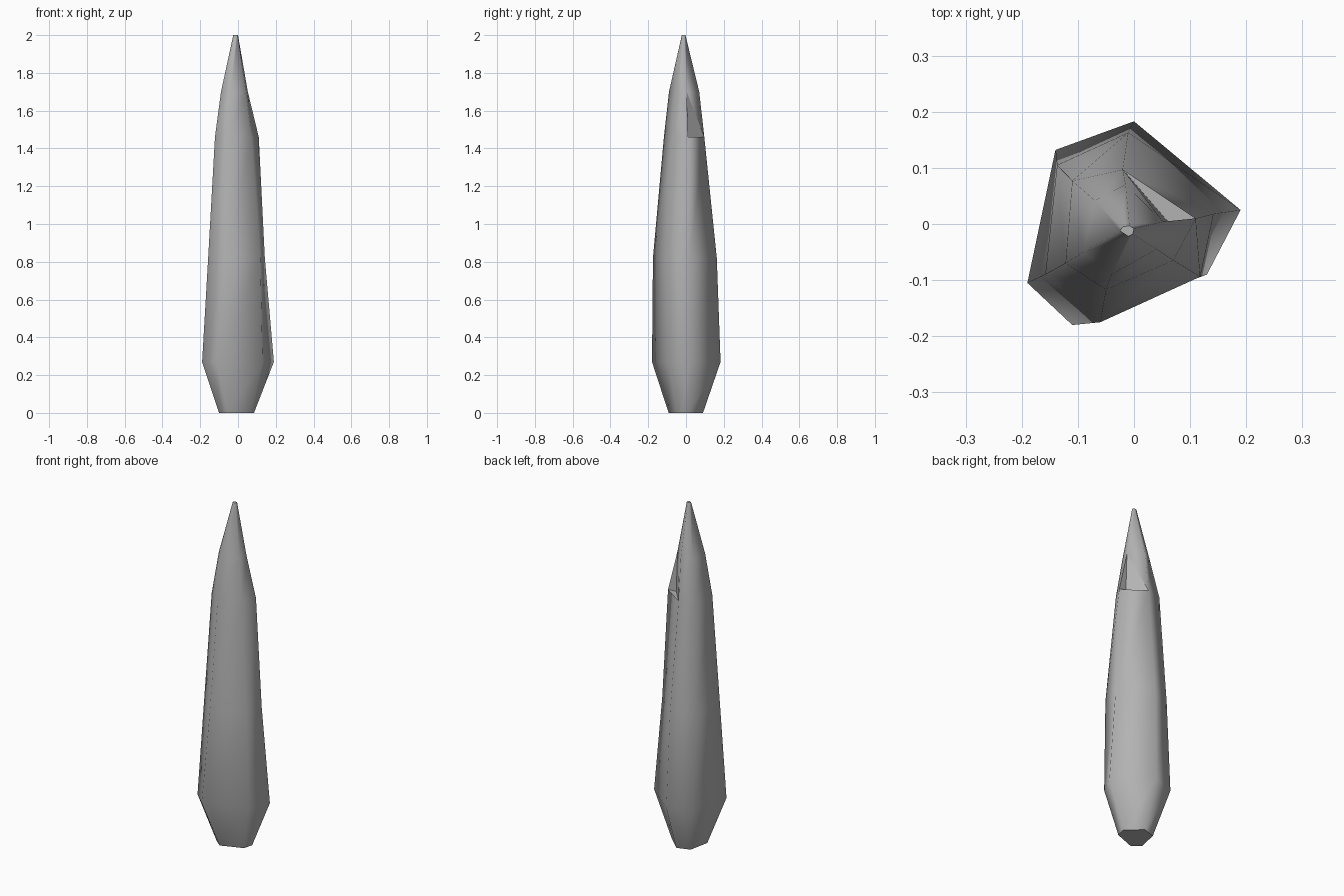
import bpy, bmesh

cube = bpy.data.objects.get("Cube")
if cube:
    bpy.data.objects.remove(cube, do_unlink=True)

# One flat stone grey
stone = bpy.data.materials.new("stone_grey")
stone.use_nodes = True
grey = (0.45, 0.45, 0.45, 1)
stone.diffuse_color = grey
stone.node_tree.nodes["Principled BSDF"].inputs["Base Color"].default_value = grey

# Irregular six-sided sections, counter-clockwise from the left (+x) corner
SECTIONS = [
    (0.00, [(.085, .01), (0, .09), (-.075, .065), (-.10, -.055), (-.055, -.092), (.07, -.045)]),
    (0.27, [(.19, .025), (0, .183), (-.14, .132), (-.19, -.105), (-.11, -.18), (.13, -.09)]),
    (0.82, [(.142, .018), (-.01, .163), (-.137, .105), (-.158, -.09), (-.06, -.175), (.118, -.094)]),
    (1.46, [(.11, .01), (-.02, .097), (-.11, .077), (-.122, -.07), (-.05, -.117), (.07, -.065)]),
    (1.70, [(.052, .004), (-.015, .07), (-.07, .042), (-.09, -.05), (-.04, -.09), (.04, -.045)]),
    (2.00, [(0, -.008), (-.008, -.003), (-.02, -.005), (-.025, -.012), (-.01, -.022), (-.002, -.018)]),
]
NOTCH_RING = 3

bm = bmesh.new()
rings = [[bm.verts.new((x, y, z)) for x, y in pts] for z, pts in SECTIONS]
sharp_faces = []

# Skin between neighbouring sections, with a chipped ledge on one corner
for r, (low, high) in enumerate(zip(rings, rings[1:])):
    for i in range(6):
        j = (i + 1) % 6
        if r == NOTCH_RING and i == 0:
            inner = bm.verts.new((.06, .005, low[0].co.z))
            sharp_faces.append(bm.faces.new((low[0], low[1], inner)))
            sharp_faces.append(bm.faces.new((low[0], inner, high[0])))
            sharp_faces.append(bm.faces.new((inner, low[1], high[0])))
            bm.faces.new((low[1], high[1], high[0]))
        else:
            bm.faces.new((low[i], low[j], high[j], high[i]))

# Flat base and blunt tip
sharp_faces.append(bm.faces.new(rings[0][::-1]))
sharp_faces.append(bm.faces.new(rings[-1]))

# Smooth body, crisp chip and caps
bmesh.ops.recalc_face_normals(bm, faces=bm.faces)
for face in bm.faces:
    face.smooth = True
for face in sharp_faces:
    for edge in face.edges:
        edge.smooth = False

mesh = bpy.data.meshes.new("stone_spike")
bm.to_mesh(mesh)
bm.free()
mesh.materials.append(stone)
spike = bpy.data.objects.new("stone_spike", mesh)
bpy.context.collection.objects.link(spike)
